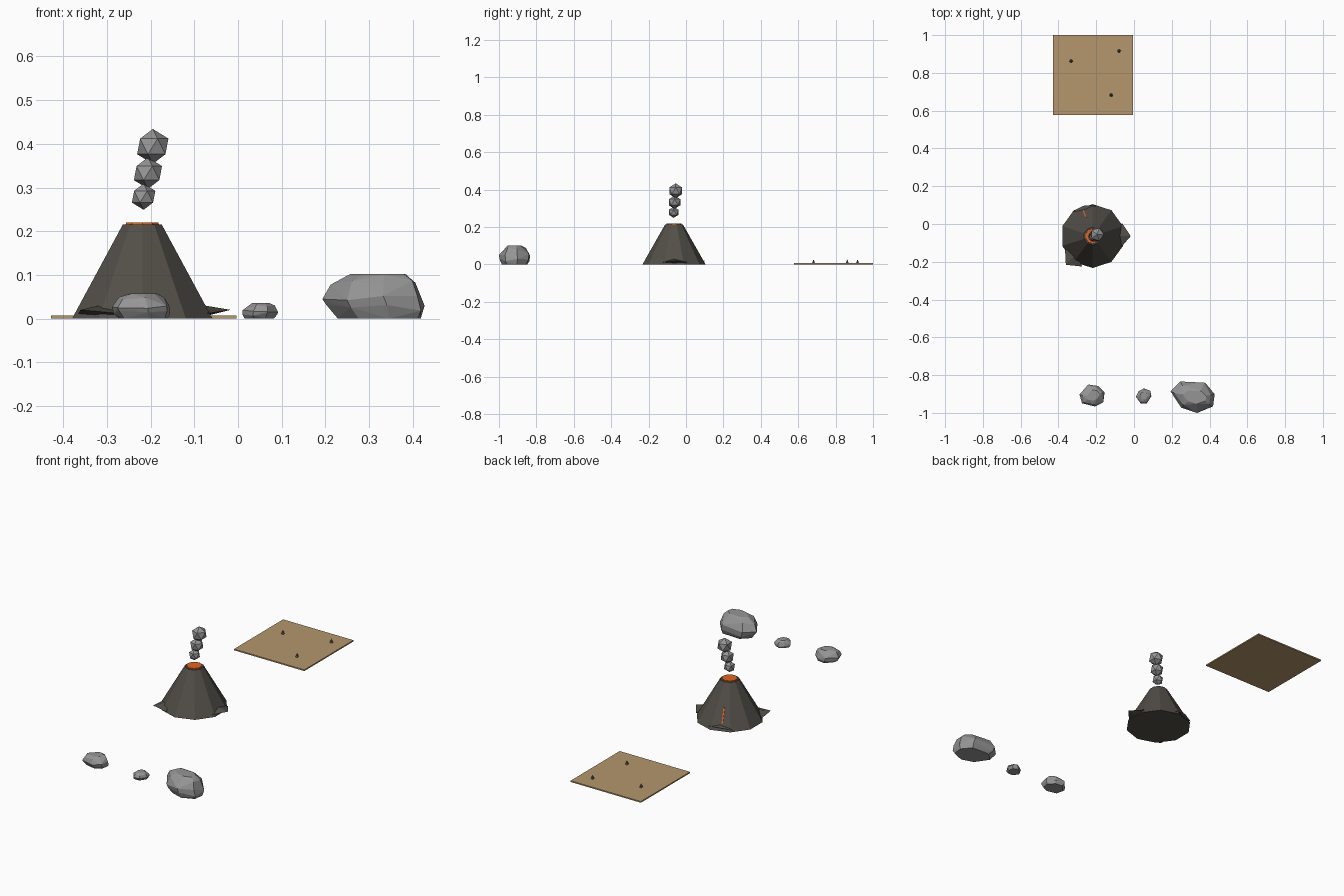
import bpy, bmesh, math
from mathutils import Vector

if "Cube" in bpy.data.objects:
    bpy.data.objects.remove(bpy.data.objects["Cube"])


def material(name, rgb):
    m = bpy.data.materials.new(name)
    m.diffuse_color = (*rgb, 1)
    m.use_nodes = True
    m.node_tree.nodes["Principled BSDF"].inputs["Base Color"].default_value = m.diffuse_color
    return m


GREY = material("stone grey", (0.30, 0.30, 0.30))
DARK = material("volcanic brown", (0.085, 0.078, 0.066))
LAVA = material("lava orange", (0.75, 0.13, 0.015))
SAND = material("sand", (0.46, 0.31, 0.155))
SPIKE = material("spike grey", (0.12, 0.11, 0.10))


def add(name, bm, mat):
    bmesh.ops.recalc_face_normals(bm, faces=bm.faces)
    me = bpy.data.meshes.new(name)
    bm.to_mesh(me)
    bm.free()
    me.materials.append(mat)
    ob = bpy.data.objects.new(name, me)
    bpy.context.collection.objects.link(ob)
    return ob


def hull(name, pts, mat):
    bm = bmesh.new()
    for p in pts:
        bm.verts.new(p)
    res = bmesh.ops.convex_hull(bm, input=bm.verts)
    junk = {g for g in res["geom_interior"] + res["geom_unused"]
            if isinstance(g, bmesh.types.BMVert)}
    bmesh.ops.delete(bm, geom=list(junk), context="VERTS")
    return add(name, bm, mat)


def frustum(name, x, y, z0, z1, r0, r1, n, mat, turn=0.0):
    pts = []
    for z, r in ((z0, r0), (z1, r1)):
        if r == 0:
            pts.append((x, y, z))
            continue
        for i in range(n):
            a = turn + math.tau * i / n
            pts.append((x + r * math.cos(a), y + r * math.sin(a), z))
    return hull(name, pts, mat)


# volcano cone and crater lava
VX, VY = -0.219, -0.064
frustum("volcano_cone", VX, VY, 0, 0.215, 0.169, 0.047, 10, DARK, math.pi / 2)
frustum("crater_lava", VX, VY, 0.205, 0.22, 0.042, 0.039, 10, LAVA, math.pi / 2)

# thin lava streak lying on one back face
a = math.radians(110)
out, side = Vector((math.cos(a), math.sin(a), 0)), Vector((-math.sin(a), math.cos(a), 0))
streak = []
for z in (0.035, 0.105):
    r = 0.1607 - z * 0.116 / 0.215
    for d in (-0.006, 0.003):
        for s in (-0.003, 0.003):
            streak.append(Vector((VX, VY, z)) + out * (r + d) + side * s)
hull("lava_streak", streak, LAVA)

# overhanging slabs at the foot of the cone
for i, (deg, reach) in enumerate(((0, 0.202), (105, 0.168), (227, 0.208))):
    a = math.radians(deg)
    out = Vector((math.cos(a), math.sin(a), 0))
    side = Vector((-math.sin(a), math.cos(a), 0))
    c = Vector((VX, VY, 0))
    hull(f"foot_slab_{i + 1}", [c + out * r + side * s + Vector((0, 0, z)) for r, s, z in
         ((reach, 0, 0.020), (0.155, 0.07, 0.012), (0.15, -0.06, 0.012),
          (0.13, 0, 0.032), (0.13, 0, 0.002))], DARK)

# smoke puffs
for i, (x, y, z, r) in enumerate(((-0.216, -0.066, 0.279, 0.030),
                                  (-0.206, -0.061, 0.333, 0.036),
                                  (-0.195, -0.055, 0.394, 0.040))):
    bm = bmesh.new()
    bmesh.ops.create_icosphere(bm, subdivisions=1, radius=r)
    bmesh.ops.translate(bm, verts=bm.verts, vec=(x, y, z))
    add(f"smoke_puff_{i + 1}", bm, GREY)

# boulders: one outline, stacked as (height, x scale, y scale, x shift)
OUTLINE = [(-1, 0.38), (-0.56, 1), (0.5, 0.93), (0.91, 0.2), (0.84, -0.6), (0.18, -1), (-0.52, -0.66)]
LEVELS = [(0, 0.84, 0.82, 0.12), (0.25, 1, 0.97, 0.05), (0.48, 1.0, 1, -0.02),
          (0.8, 0.86, 0.74, 0.0), (1, 0.56, 0.42, 0.08)]


def boulder(name, x, y, sx, sy, h, turn):
    pts = []
    for k, (z, fx, fy, dx) in enumerate(LEVELS):
        for i, (u, v) in enumerate(OUTLINE):
            w = 0.07 * math.sin(i * 2.3 + k * 1.9) if 0 < k < 4 else 0
            pu, pv = u * fx + dx, v * fy
            ru = pu * math.cos(turn) - pv * math.sin(turn)
            rv = pu * math.sin(turn) + pv * math.cos(turn)
            pts.append([ru, rv, (z + w) * h])
    # fit the footprint to the wanted size
    for axis, c, s in ((0, x, sx), (1, y, sy)):
        lo, hi = min(p[axis] for p in pts), max(p[axis] for p in pts)
        for p in pts:
            p[axis] = c + ((p[axis] - lo) / (hi - lo) - 0.5) * s
    hull(name, pts, GREY)


boulder("large_boulder", 0.31, -0.917, 0.234, 0.166, 0.102, 0)
boulder("medium_boulder", -0.222, -0.908, 0.133, 0.116, 0.057, 0.9)
boulder("small_boulder", 0.051, -0.91, 0.082, 0.08, 0.036, 2.2)

# sand tile with three spikes
hull("sand_tile", [(x, y, z) for x in (-0.428, -0.004) for y in (0.577, 1.0)
                   for z in (0, 0.007)], SAND)
for i, (x, y) in enumerate(((-0.333, 0.862), (-0.079, 0.917), (-0.121, 0.682))):
    frustum(f"spike_{i + 1}", x, y, 0.005, 0.028, 0.010, 0, 6, SPIKE)
